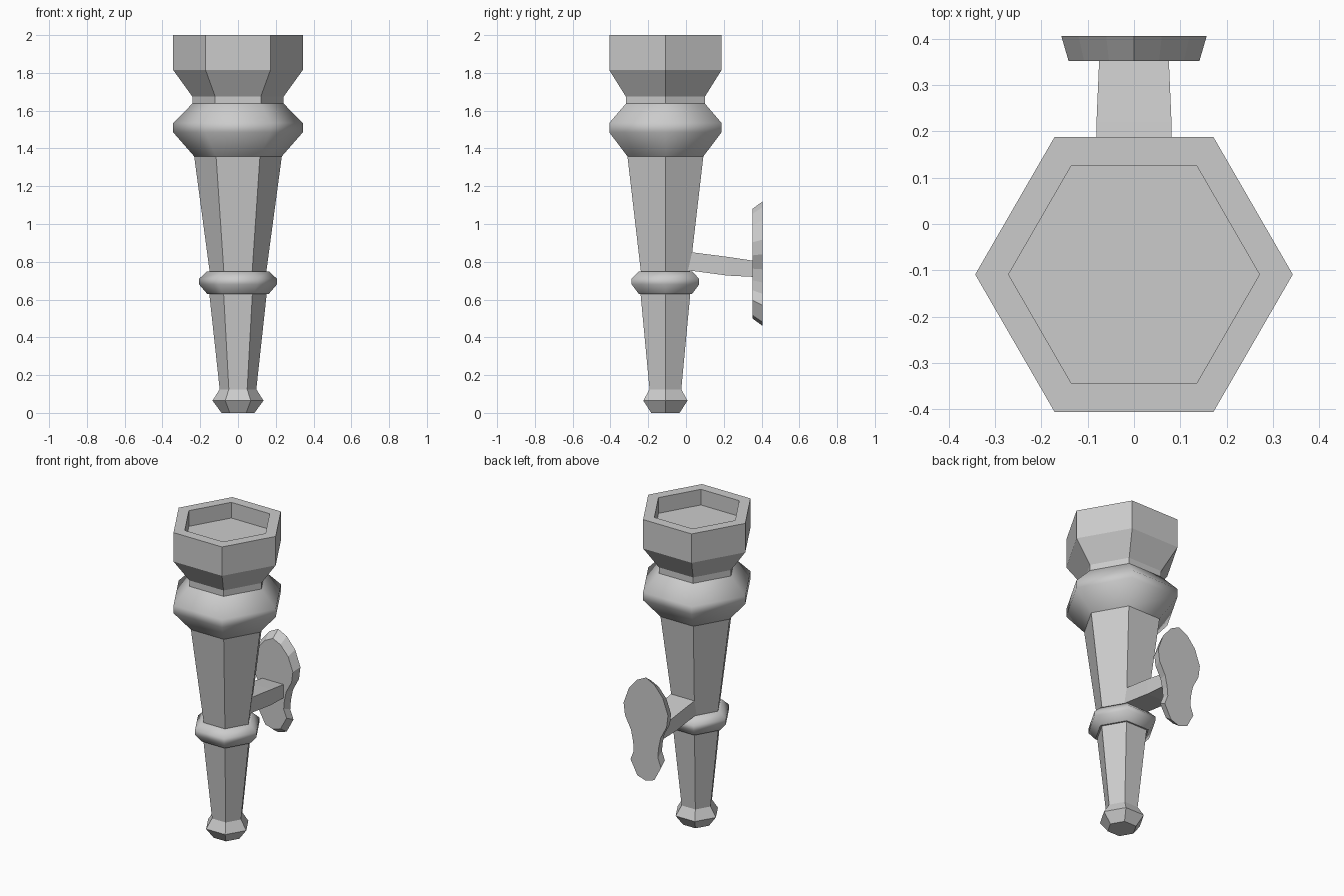
import bpy, bmesh
from math import cos, sin, pi, radians

if "Cube" in bpy.data.objects:
    bpy.data.objects.remove(bpy.data.objects["Cube"])

CY = -0.109  # y of the torch axis


def finish(name, bm, smooth=None):
    bmesh.ops.recalc_face_normals(bm, faces=bm.faces)
    me = bpy.data.meshes.new(name)
    bm.to_mesh(me)
    bm.free()
    ob = bpy.data.objects.new(name, me)
    bpy.context.collection.objects.link(ob)
    if smooth:
        bpy.ops.object.select_all(action='DESELECT')
        ob.select_set(True)
        bpy.context.view_layer.objects.active = ob
        bpy.ops.object.shade_smooth_by_angle(angle=radians(smooth))
    return ob


def loft(name, loops, cap_start=True, cap_end=True, smooth=None):
    """Bridge a list of equal-length point loops with quads."""
    bm = bmesh.new()
    rings = [[bm.verts.new(p) for p in loop] for loop in loops]
    n = len(rings[0])
    for a, b in zip(rings, rings[1:]):
        for i in range(n):
            j = (i + 1) % n
            bm.faces.new((a[i], a[j], b[j], b[i]))
    if cap_start:
        bm.faces.new(rings[0])
    if cap_end:
        bm.faces.new(rings[-1])
    return finish(name, bm, smooth)


def hex_part(name, profile, cap_start=False, cap_end=False, smooth=None):
    loops = [[(r * cos(k * pi / 3), CY + r * sin(k * pi / 3), z) for k in range(6)]
             for r, z in profile]
    return loft(name, loops, cap_start, cap_end, smooth)


# Torch shaft, bottom to top
hex_part("tip", [(0.087, 0), (0.135, 0.065), (0.097, 0.125)], cap_start=True)
hex_part("lower_shaft", [(0.097, 0.125), (0.152, 0.63)])
hex_part("collar_ring", [(0.152, 0.63), (0.163, 0.63), (0.206, 0.68), (0.206, 0.71),
                         (0.165, 0.748), (0.15, 0.748)], smooth=50)
hex_part("upper_shaft", [(0.15, 0.748), (0.232, 1.358)])
hex_part("bulge", [(0.232, 1.358), (0.343, 1.485), (0.343, 1.535), (0.242, 1.637)], smooth=50)
# Cup with a shallow recess in the top
hex_part("cup", [(0.242, 1.637), (0.242, 1.675), (0.343, 1.815), (0.343, 2.0),
                 (0.271, 2.0), (0.271, 1.9)], cap_end=True)

# Arm to the wall plate: (y, half width, bottom z, top z)
arm = [(-0.03, 0.082, 0.758, 0.858), (0.04, 0.082, 0.751, 0.849),
       (0.22, 0.081, 0.727, 0.826), (0.36, 0.075, 0.72, 0.805)]
loft("arm", [[(-w, y, b), (w, y, b), (w, y, t), (-w, y, t)] for y, w, b, t in arm])

# Wall plate: mirrored half outline (x, z), tapered toward the torch
half = [(0, 1.12), (0.06, 1.09), (0.12, 1.02), (0.157, 0.918), (0.147, 0.84),
        (0.105, 0.76), (0.09, 0.69), (0.085, 0.63), (0.108, 0.57), (0.06, 0.48), (0, 0.46)]
outline = half + [(-x, z) for x, z in half[-2:0:-1]]
back = [(x, 0.406, z) for x, z in outline]
front = [(x * 0.9, 0.352, 0.79 + (z - 0.79) * 0.88) for x, z in outline]
loft("wall_plate", [back, front])
